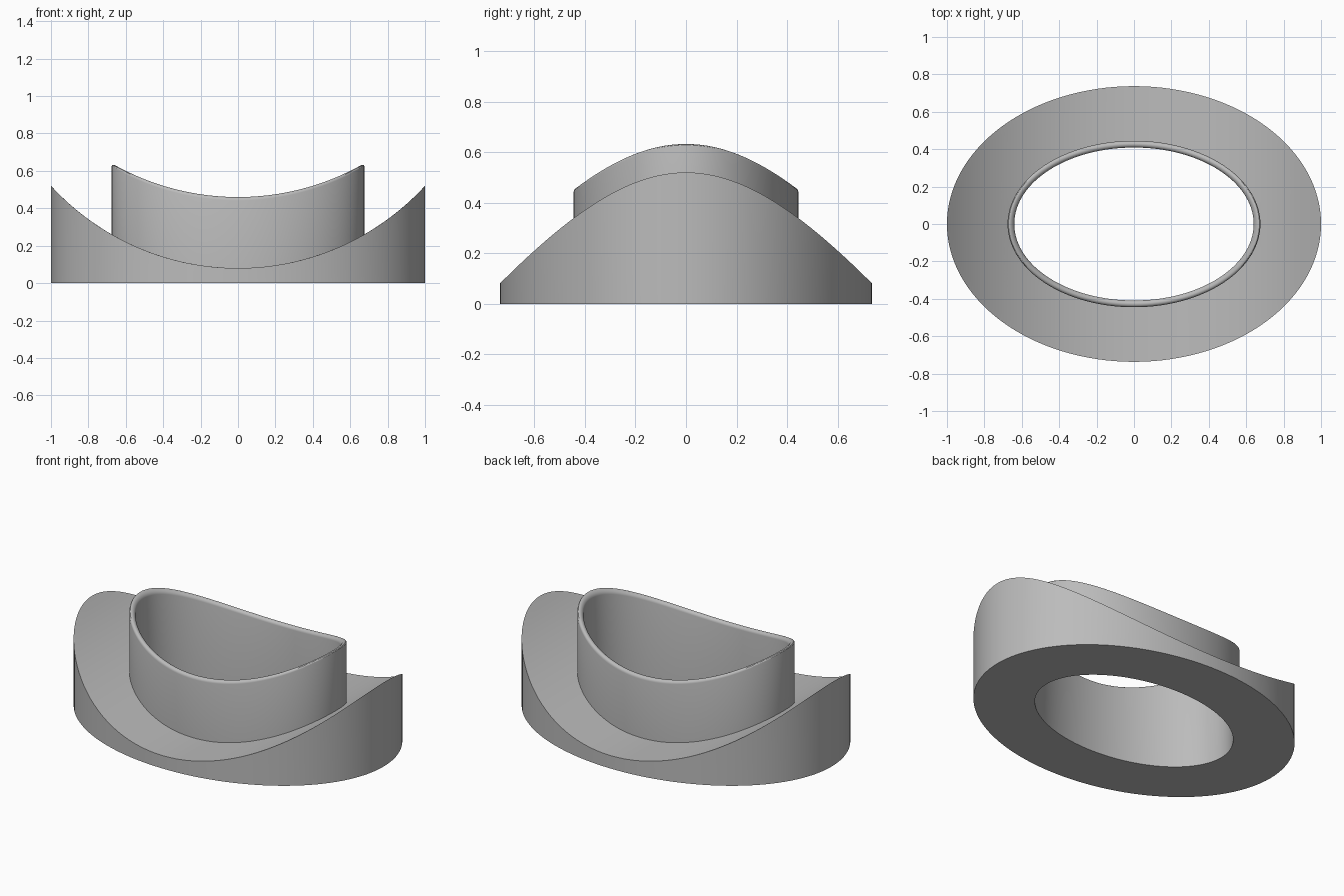
import bpy
import bmesh
from math import sin, cos, pi, sqrt, radians

cube = bpy.data.objects.get("Cube")
if cube:
    bpy.data.objects.remove(cube)

SEGMENTS = 128
RADIUS = 1.356                      # saddle cylinder radius
OUTER = (1.0, 0.737)                # flange half-axes
WALL = (0.676, 0.445)               # collar outer half-axes
THICK = 0.036                       # collar wall thickness


def saddle(x):
    """Height of the cylindrical saddle above its lowest line."""
    return RADIUS - sqrt(RADIUS ** 2 - x ** 2)


def ring(bm, axes, base, curved):
    """Elliptical loop, flat or draped over the saddle."""
    verts = []
    for i in range(SEGMENTS):
        a = 2 * pi * i / SEGMENTS
        x, y = axes[0] * cos(a), axes[1] * sin(a)
        verts.append(bm.verts.new((x, y, base + (saddle(x) if curved else 0))))
    return verts


def inset(d):
    return (WALL[0] - d, WALL[1] - d)


# Cross-section, from the underside hole outward, over and back down inside
section = [(inset(THICK), 0, False), (OUTER, 0, False)]

# Saddle-shaped flange top
STEPS = 10
for s in range(STEPS + 1):
    t = s / STEPS
    axes = tuple(o + (w - o) * t for o, w in zip(OUTER, WALL))
    section.append((axes, 0.08, True))

# Collar wall with rounded rim
r = THICK / 2
for s in range(9):
    a = pi * s / 8
    section.append((inset(r - r * cos(a)), 0.442 + r * sin(a), True))

bm = bmesh.new()
loops = [ring(bm, *p) for p in section]
for low, high in zip(loops, loops[1:] + loops[:1]):
    for i in range(SEGMENTS):
        j = (i + 1) % SEGMENTS
        bm.faces.new((low[i], low[j], high[j], high[i]))
bmesh.ops.recalc_face_normals(bm, faces=bm.faces)

mesh = bpy.data.meshes.new("saddle_collar")
bm.to_mesh(mesh)
bm.free()
collar = bpy.data.objects.new("saddle_collar", mesh)
bpy.context.collection.objects.link(collar)

# Plain grey
grey = bpy.data.materials.new("grey")
grey.use_nodes = True
colour = (0.5, 0.5, 0.5, 1)
grey.diffuse_color = colour
grey.node_tree.nodes["Principled BSDF"].inputs["Base Color"].default_value = colour
mesh.materials.append(grey)

bpy.ops.object.select_all(action="DESELECT")
collar.select_set(True)
bpy.context.view_layer.objects.active = collar
bpy.ops.object.shade_smooth_by_angle(angle=radians(30))
